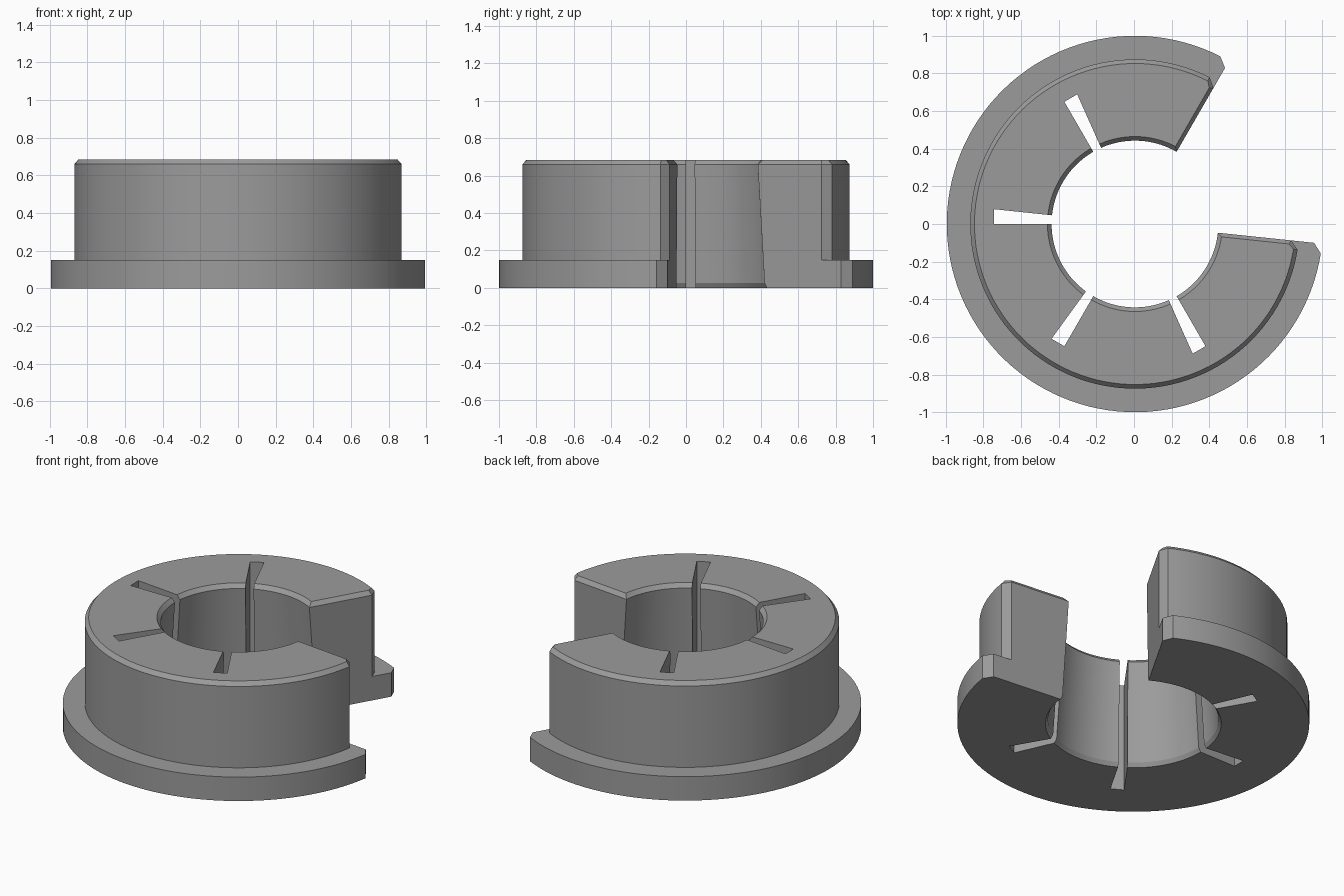
import bpy, bmesh, math

if "Cube" in bpy.data.objects:
    bpy.data.objects.remove(bpy.data.objects["Cube"])

SHIFT = 0.005            # centres the open ring on x
START, END = 60, 354     # solid arc in degrees, the rest is the gap
CORNER = 3               # angle taken by the bevelled gap corners
STEPS = 97

# Cross-section (radius, height), and its narrower version at the gap faces
FULL = [(0.50, 0), (1.0, 0), (1.0, 0.15), (0.875, 0.15), (0.875, 0.66),
        (0.853, 0.685), (0.465, 0.685), (0.443, 0.66), (0.485, 0.025)]
TIP = [(0.50, 0), (0.957, 0), (0.957, 0.15), (0.835, 0.15), (0.835, 0.66),
       (0.825, 0.685), (0.465, 0.685), (0.443, 0.66), (0.485, 0.025)]
TOP = (5, 6)             # points pulled back from the gap to bevel its top edge


def polar(r, a, z):
    return (r * math.cos(a) + SHIFT, r * math.sin(a), z)


def new_object(name, bm):
    bmesh.ops.recalc_face_normals(bm, faces=bm.faces[:])
    mesh = bpy.data.meshes.new(name)
    bm.to_mesh(mesh)
    bm.free()
    obj = bpy.data.objects.new(name, mesh)
    bpy.context.collection.objects.link(obj)
    return obj


def tip_ring(bm, deg, sign):
    ring = []
    for i, (r, z) in enumerate(TIP):
        a = math.radians(deg)
        if i in TOP:
            a += sign * math.asin(0.02 / r)
        ring.append(bm.verts.new(polar(r, a, z)))
    return ring


# Flanged collar swept around the arc
bm = bmesh.new()
rings = [tip_ring(bm, START, 1)]
a0, a1 = START + CORNER, END - CORNER
for k in range(STEPS + 1):
    a = math.radians(a0 + (a1 - a0) * k / STEPS)
    rings.append([bm.verts.new(polar(r, a, z)) for r, z in FULL])
rings.append(tip_ring(bm, END, -1))
n = len(FULL)
for p, q in zip(rings, rings[1:]):
    for i in range(n):
        j = (i + 1) % n
        bm.faces.new((p[i], p[j], q[j], q[i]))
for ring in (rings[0], rings[-1]):
    bm.faces.new([v for i, v in enumerate(ring) if i not in TOP])
    bm.faces.new(ring[4:8])
collar = new_object("flanged_collar", bm)

# Wedge-shaped cutters for the relief slots
bm = bmesh.new()
wide = math.radians(6)
for deg in (120, 180, 240, 300):
    a = math.radians(deg)
    # slots keep their square end on the same side of each wedge
    corners = [(0.3, a), (0.75, a), (0.75 / math.cos(wide), a - wide), (0.3, a - wide)]
    low = [bm.verts.new(polar(r, t, -0.1)) for r, t in corners]
    high = [bm.verts.new(polar(r, t, 0.8)) for r, t in corners]
    bm.faces.new(low)
    bm.faces.new(high)
    for i in range(4):
        j = (i + 1) % 4
        bm.faces.new((low[i], low[j], high[j], high[i]))
cutter = new_object("slot_cutter", bm)
cutter.hide_render = True

# Cut the slots
mod = collar.modifiers.new("slots", 'BOOLEAN')
mod.operation = 'DIFFERENCE'
mod.solver = 'EXACT'
mod.object = cutter
bpy.context.view_layer.objects.active = collar
collar.select_set(True)
bpy.ops.object.modifier_apply(modifier=mod.name)
bpy.data.objects.remove(cutter)

# Plain grey finish
grey = bpy.data.materials.new("plain_grey")
grey.diffuse_color = (0.33, 0.33, 0.33, 1)
grey.use_nodes = True
grey.node_tree.nodes["Principled BSDF"].inputs["Base Color"].default_value = grey.diffuse_color
collar.data.materials.clear()
collar.data.materials.append(grey)
bpy.ops.object.shade_smooth_by_angle(angle=math.radians(15))
